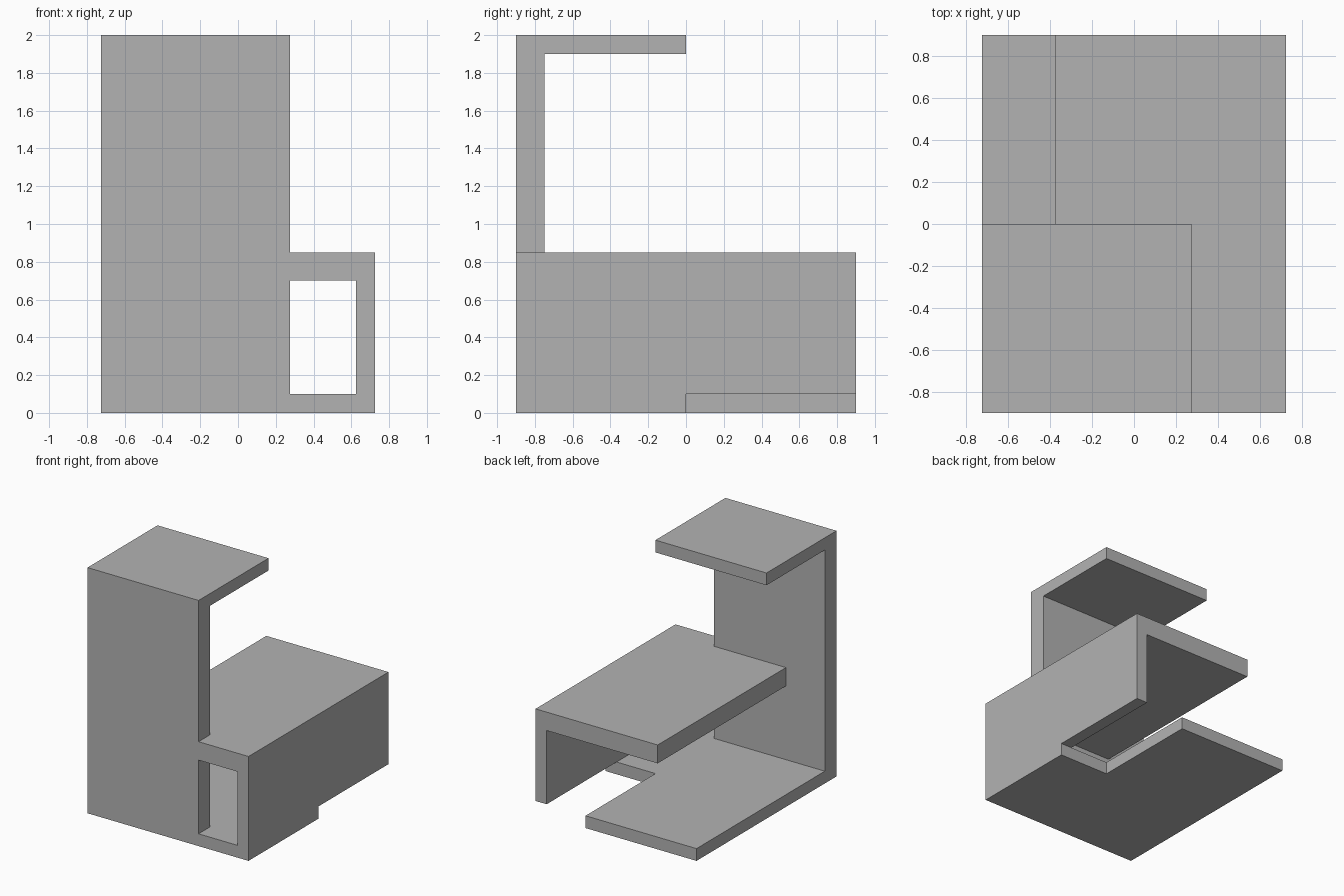
import bpy
import bmesh
from mathutils import Vector

cube = bpy.data.objects.get("Cube")
if cube:
    bpy.data.objects.remove(cube, do_unlink=True)

# Plain grey for the whole piece
grey = bpy.data.materials.new("plain_grey")
grey.use_nodes = True
colour = (0.45, 0.45, 0.45, 1)
grey.diffuse_color = colour
grey.node_tree.nodes["Principled BSDF"].inputs["Base Color"].default_value = colour

# Shared dimensions
LEFT, RIGHT = 0.725, -0.725
FRONT, BACK = -0.9, 0.9
PANEL_LEFT = 0.275
PANEL_BACK = -0.75
SLAB = 0.1
SHELF_LOW, SHELF_TOP = 0.7, 0.85
TOP = 2.0


def extrude(name, outline, offset):
    """Solid made by sweeping a closed outline along an offset."""
    bm = bmesh.new()
    face = bm.faces.new([bm.verts.new(p) for p in outline])
    swept = bmesh.ops.extrude_face_region(bm, geom=[face])
    verts = [g for g in swept["geom"] if isinstance(g, bmesh.types.BMVert)]
    bmesh.ops.translate(bm, verts=verts, vec=Vector(offset))
    bmesh.ops.recalc_face_normals(bm, faces=bm.faces)
    mesh = bpy.data.meshes.new(name)
    bm.to_mesh(mesh)
    bm.free()
    mesh.materials.append(grey)
    obj = bpy.data.objects.new(name, mesh)
    bpy.context.collection.objects.link(obj)
    return obj


def footprint(name, outline, low, high):
    return extrude(name, [(x, y, low) for x, y in outline], (0, 0, high - low))


# Front panel with floor slab and short canopy, as one C-shaped section
section = [(FRONT, 0), (BACK, 0), (BACK, SLAB), (PANEL_BACK, SLAB),
           (PANEL_BACK, TOP - SLAB), (0, TOP - SLAB), (0, TOP), (FRONT, TOP)]
extrude("panel_floor_and_canopy", [(RIGHT, y, z) for y, z in section],
        (PANEL_LEFT - RIGHT, 0, 0))

# Floor strip beside the panel, only in the front half
footprint("floor_extension", [(PANEL_LEFT, FRONT), (LEFT, FRONT),
                              (LEFT, 0), (PANEL_LEFT, 0)], 0, SLAB)

# Side wall carrying the shelf
footprint("side_wall", [(LEFT - SLAB, FRONT), (LEFT, FRONT),
                        (LEFT, BACK), (LEFT - SLAB, BACK)], SLAB, SHELF_LOW)

# Shelf, notched around the front panel
SHELF_RIGHT = -0.375
footprint("shelf", [(SHELF_RIGHT, PANEL_BACK), (PANEL_LEFT, PANEL_BACK),
                    (PANEL_LEFT, FRONT), (LEFT, FRONT),
                    (LEFT, BACK), (SHELF_RIGHT, BACK)], SHELF_LOW, SHELF_TOP)
